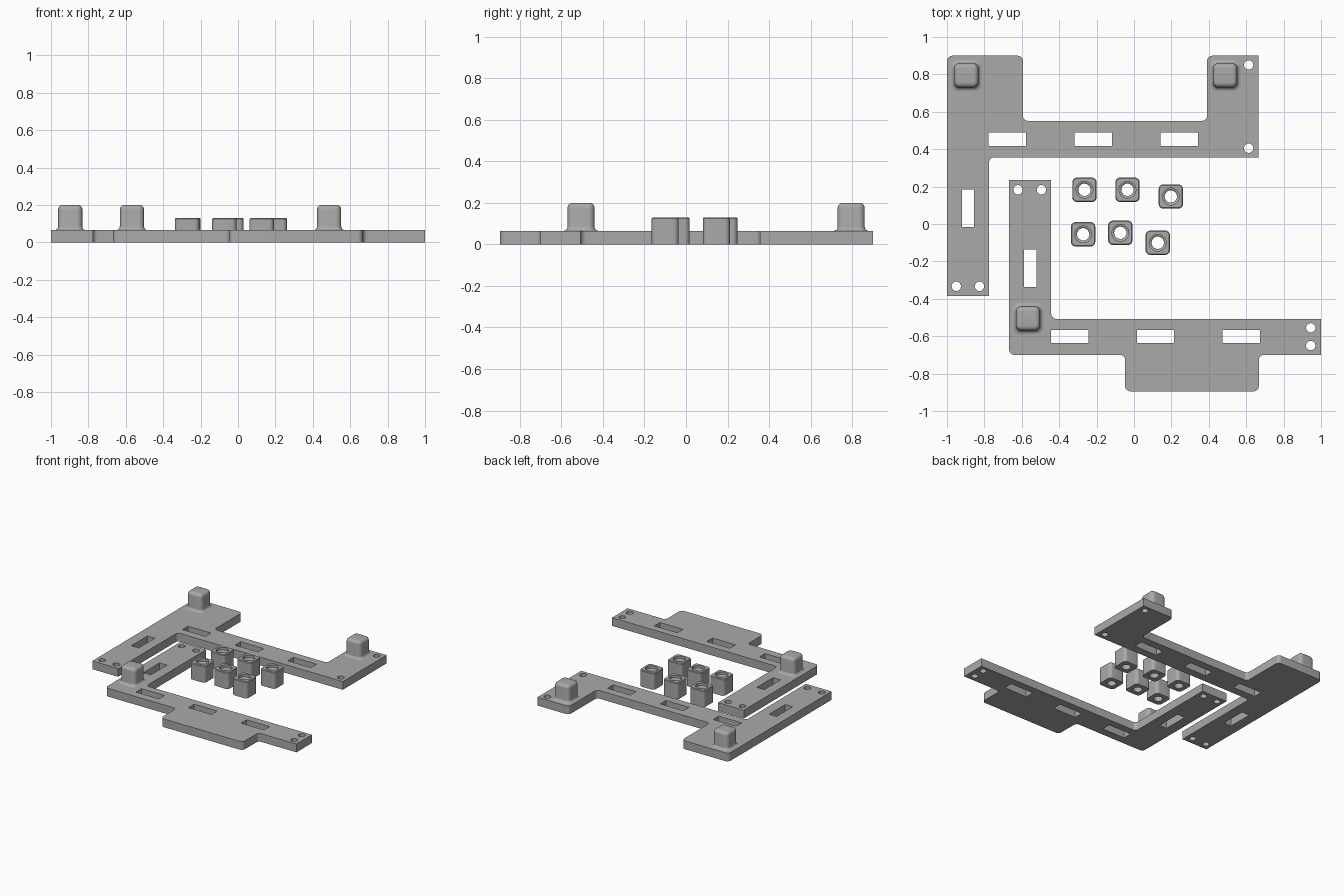
import bpy, bmesh
from math import radians, cos, sin, pi
from mathutils import Vector

if "Cube" in bpy.data.objects:
    bpy.data.objects.remove(bpy.data.objects["Cube"], do_unlink=True)

THICK = 0.065

grey = bpy.data.materials.new("plain grey")
grey.use_nodes = True
COLOUR = (0.4, 0.4, 0.4, 1)
grey.diffuse_color = COLOUR
grey.node_tree.nodes["Principled BSDF"].inputs["Base Color"].default_value = COLOUR


def finish(name, mesh):
    """Clean the mesh, shade it and link it as a named part."""
    bm = bmesh.new()
    bm.from_mesh(mesh)
    bmesh.ops.remove_doubles(bm, verts=bm.verts, dist=0.0001)
    bmesh.ops.recalc_face_normals(bm, faces=bm.faces)
    for face in bm.faces:
        face.smooth = True
        face.material_index = 0
    bm.to_mesh(mesh)
    bm.free()
    mesh.materials.clear()
    mesh.materials.append(grey)
    mesh.set_sharp_from_angle(angle=radians(32))
    obj = bpy.data.objects.new(name, mesh)
    bpy.context.collection.objects.link(obj)
    return obj


def rounded_outline(corners, steps=6):
    """Round each (x, y, radius) right-angled corner of a polygon."""
    points = []
    for i, (x, y, r) in enumerate(corners):
        p = Vector((x, y))
        if r == 0:
            points.append(p)
            continue
        before = (Vector(corners[i - 1][:2]) - p).normalized()
        after = (Vector(corners[(i + 1) % len(corners)][:2]) - p).normalized()
        centre = p + (before + after) * r
        for k in range(steps + 1):
            a = pi / 2 * k / steps
            points.append(centre - after * r * cos(a) - before * r * sin(a))
    return points


def slot(x, y, w, h):
    return [Vector((x + sx * w / 2, y + sy * h / 2))
            for sx, sy in ((-1, -1), (1, -1), (1, 1), (-1, 1))]


def bolt_hole(x, y, r=0.025, sides=24):
    return [Vector((x + r * cos(2 * pi * k / sides), y + r * sin(2 * pi * k / sides)))
            for k in range(sides)]


def plate(name, corners, holes):
    """Extrude a filled outline with openings."""
    curve = bpy.data.curves.new(name + "_profile", "CURVE")
    curve.dimensions = "2D"
    curve.fill_mode = "BOTH"
    curve.extrude = THICK / 2
    for loop in [rounded_outline(corners)] + holes:
        spline = curve.splines.new("POLY")
        spline.points.add(len(loop) - 1)
        for point, co in zip(spline.points, loop):
            point.co = (co.x, co.y, 0, 1)
        spline.use_cyclic_u = True
    helper = bpy.data.objects.new(name + "_helper", curve)
    bpy.context.collection.objects.link(helper)
    graph = bpy.context.evaluated_depsgraph_get()
    mesh = bpy.data.meshes.new_from_object(helper.evaluated_get(graph))
    bpy.data.objects.remove(helper, do_unlink=True)
    obj = finish(name, mesh)
    obj.location.z = THICK / 2
    return obj


def loft(name, x, y, sections, closed=False, steps=8):
    """Skin stacked rounded squares given as (half width, corner radius, z)."""
    bm = bmesh.new()
    rings = []
    for half, r, z in sections:
        ring = []
        for q, (sx, sy) in enumerate(((1, 1), (-1, 1), (-1, -1), (1, -1))):
            for k in range(steps + 1):
                a = pi / 2 * (q + k / steps)
                ring.append(bm.verts.new((sx * (half - r) + r * cos(a),
                                          sy * (half - r) + r * sin(a), z)))
        rings.append(ring)
    pairs = list(zip(rings, rings[1:]))
    if closed:
        pairs.append((rings[-1], rings[0]))
    else:
        bm.faces.new(rings[0])
        bm.faces.new(rings[-1])
    for low, high in pairs:
        for i in range(len(low)):
            j = (i + 1) % len(low)
            bm.faces.new((low[i], low[j], high[j], high[i]))
    mesh = bpy.data.meshes.new(name)
    bm.to_mesh(mesh)
    bm.free()
    obj = finish(name, mesh)
    obj.location = (x, y, 0)
    return obj


# Back bracket
plate("back_bracket",
      [(-1, .9, .03), (-1, -.385, 0), (-.775, -.385, 0), (-.775, .355, .025),
       (.665, .355, 0), (.665, .9, 0), (.39, .9, .03), (.39, .552, .025),
       (-.593, .552, .025), (-.593, .9, .03)],
      [slot(x, .453, .2, .07) for x in (-.677, -.218, .242)]
      + [slot(-.887, .085, .065, .2)]
      + [bolt_hole(x, -.333) for x in (-.95, -.826)]
      + [bolt_hole(.613, y) for y in (.405, .85)])

# Front bracket
plate("front_bracket",
      [(-.668, .235, 0), (-.668, -.7, .03), (-.048, -.7, .025), (-.048, -.895, .03),
       (.668, -.895, .03), (.668, -.7, .025), (1, -.7, 0), (1, -.508, 0),
       (-.443, -.508, .03), (-.443, .235, 0)],
      [slot(x, -.602, .2, .07) for x in (-.343, .115, .573)]
      + [slot(-.555, -.237, .065, .2)]
      + [bolt_hole(x, .183) for x in (-.62, -.495)]
      + [bolt_hole(.945, y) for y in (-.555, -.65)])

# Rounded pegs with a fillet at the foot and a soft top edge
ARC = [pi / 2 * k / 5 for k in range(6)]
peg = [(.085 - .02 * sin(a), .04 - .01 * sin(a), THICK + .02 * (1 - cos(a))) for a in ARC]
peg += [(.04 + .025 * cos(a), .005 + .025 * cos(a), .175 + .025 * sin(a)) for a in ARC]
for name, x, y in (("back_right_peg", -.897, .795), ("back_left_peg", .487, .795),
                   ("front_peg", -.567, -.505)):
    loft(name, x, y, peg)

# Loose spacers with a through hole that widens at the top
spacer = [(.065, .025, 0), (.065, .025, .125), (.06, .02, .13), (.045, .045, .13)]
spacer += [(.045 - .012 * sin(a), .045 - .012 * sin(a), .11 - .012 * (1 - cos(a)))
           for a in ARC]
spacer += [(.033, .033, 0)]
for i, (x, y) in enumerate(((-.265, .183), (-.035, .183), (.197, .147),
                            (-.272, -.055), (-.073, -.047), (.127, -.1))):
    loft(f"spacer_{i + 1}", x, y, spacer, closed=True)
